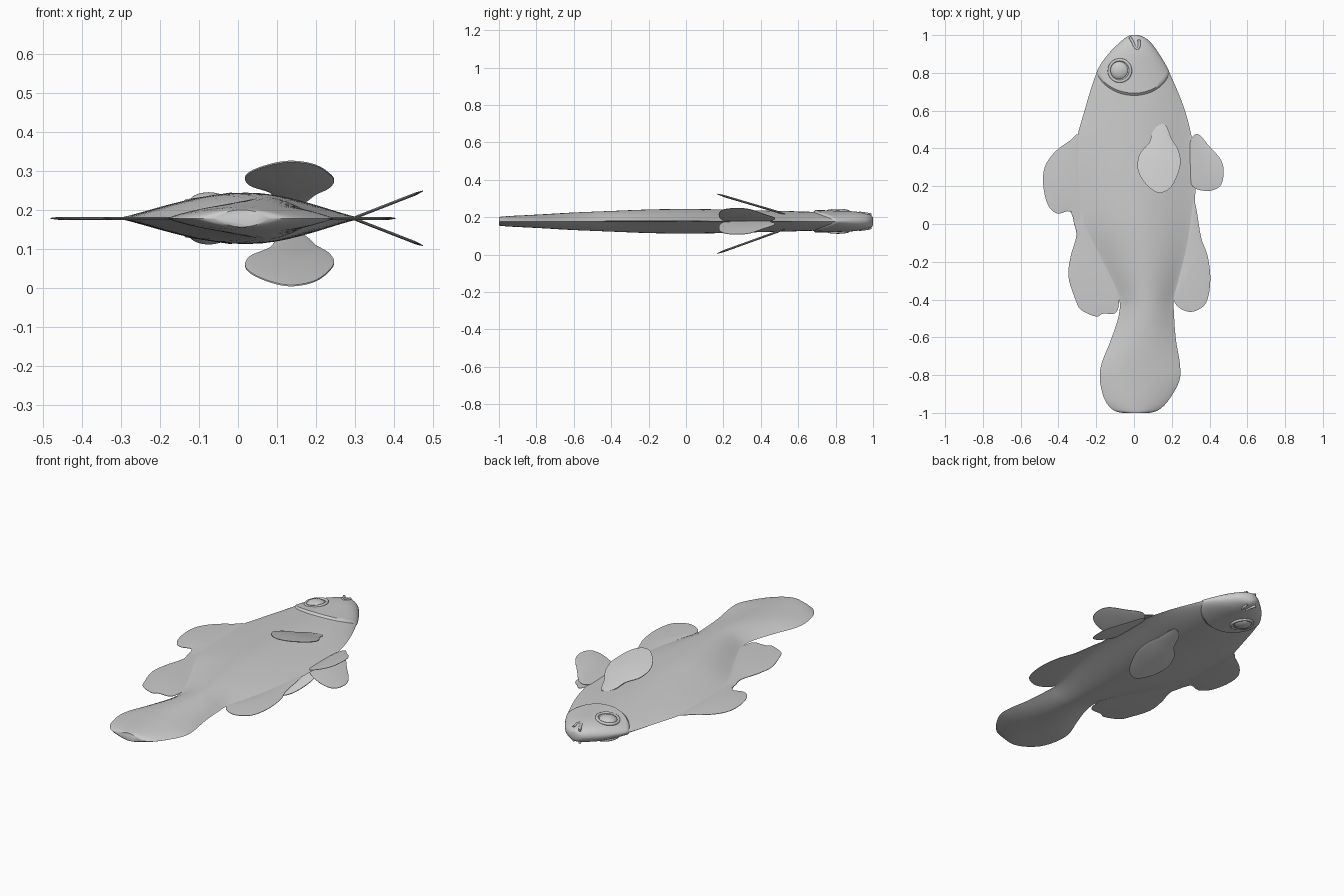
import bpy, bmesh, math
from mathutils import Vector

if "Cube" in bpy.data.objects:
    bpy.data.objects.remove(bpy.data.objects["Cube"])

ZC = 0.178  # mid-plane height of the fish


def spline(pts, steps, closed=False):
    """Catmull-Rom resampling of a few control points."""
    n, out = len(pts), []
    P = [Vector(p) for p in pts]
    get = (lambda i: P[i % n]) if closed else (lambda i: P[max(0, min(n - 1, i))])
    for i in range(n if closed else n - 1):
        a, b, c, d = (get(i + k) for k in (-1, 0, 1, 2))
        for s in range(steps):
            t = s / steps
            out.append(0.5 * (2 * b + (c - a) * t + (2 * a - 5 * b + 4 * c - d) * t * t
                              + (3 * b - a - 3 * c + d) * t ** 3))
    if not closed:
        out.append(P[-1])
    return out


def finish(bm, name, angle=40):
    bmesh.ops.recalc_face_normals(bm, faces=bm.faces)
    me = bpy.data.meshes.new(name)
    bm.to_mesh(me)
    bm.free()
    ob = bpy.data.objects.new(name, me)
    bpy.context.collection.objects.link(ob)
    smooth(ob, angle)
    return ob


def smooth(ob, angle=40):
    bpy.ops.object.select_all(action='DESELECT')
    ob.select_set(True)
    bpy.context.view_layer.objects.active = ob
    bpy.ops.object.shade_smooth_by_angle(angle=math.radians(angle))


# Body stations: (y, left x, right x, half thickness), plus section sharpness
OUTLINE = [(-1.0, -.06, .08, .022), (-.985, -.11, .13, .025), (-.93, -.155, .185, .029),
           (-.83, -.18, .24, .034), (-.74, -.172, .243, .039), (-.62, -.125, .223, .046),
           (-.48, -.08, .212, .052), (-.38, -.085, .215, .056), (-.2, -.175, .268, .063),
           (0, -.275, .312, .066), (.2, -.31, .325, .063), (.4, -.312, .315, .058),
           (.6, -.262, .27, .053), (.8, -.198, .188, .046), (.9, -.135, .132, .043),
           (.965, -.07, .085, .036), (.99, -.04, .05, .03), (1.0, -.015, .025, .022)]
FINE = [tuple(v) for v in spline([Vector(o) for o in OUTLINE], 6)]


def station(y):
    for a, b in zip(FINE, FINE[1:]):
        if y <= b[0]:
            f = (y - a[0]) / max(b[0] - a[0], 1e-6)
            return [a[k] + (b[k] - a[k]) * f for k in (1, 2, 3)]
    return FINE[-1][1:]


def power(y):
    if y > .4:
        return 1.4 - .85 * min(1, (y - .4) / .5)
    return 1.4 if y > -.3 else 1.4 - .5 * min(1, (-.3 - y) / .5)


T = [math.sin(math.pi / 2 * (-1 + i / 12)) for i in range(25)]


def loft(name, rows, point):
    """Loft closed lens-shaped rings; point(row, t) gives x, y, half thickness."""
    bm = bmesh.new()
    rings = []
    for r in rows:
        P = [point(r, t) for t in T]
        ring = [bm.verts.new((x, y, ZC + h)) for x, y, h in P]
        ring += [bm.verts.new((x, y, ZC - h)) for x, y, h in P[-2:0:-1]]
        rings.append(ring)
    for a, b in zip(rings, rings[1:]):
        for i in range(len(a)):
            j = (i + 1) % len(a)
            bm.faces.new((a[i], a[j], b[j], b[i]))
    bm.faces.new(rings[0])
    bm.faces.new(rings[-1])
    return finish(bm, name)


def body_point(y, t):
    l, r, h = station(y)
    return (l + r) / 2 + t * (r - l) / 2, y, h * max(0, 1 - t * t) ** power(y)


loft("body", [f[0] for f in FINE], body_point)


# Head cover with raised curved gill edge
def head_point(v, t):
    y0 = .68 + .12 * t * t
    y = y0 + (.999 - y0) * v
    x, y, h = body_point(y, t)
    lip = min(1, v / .04) * (1 - v ** 6)
    return x * (1 + .01 * lip), y, h + .011 * lip * max(0, 1 - t * t) ** .4


loft("head", [0, .02, .04, .1, .2, .3, .4, .5, .6, .7, .8, .87, .92, .96, .985, 1], head_point)

# Eyes, eye rims and mouth corners on both flanks
for s, side in ((1, "upper"), (-1, "lower")):
    bpy.ops.mesh.primitive_uv_sphere_add(segments=32, ring_count=16, radius=.05,
                                         location=(-.075, .812, ZC + s * .042))
    eye = bpy.context.object
    eye.name = side + "_eye"
    eye.scale.z = .5
    smooth(eye)
    bpy.ops.mesh.primitive_torus_add(major_radius=.057, minor_radius=.008, major_segments=40,
                                     minor_segments=10, location=(-.075, .812, ZC + s * .05),
                                     rotation=(0, -s * .15, 0))
    rim = bpy.context.object
    rim.name = side + "_eye_rim"
    smooth(rim, 60)
    cu = bpy.data.curves.new(side + "_mouth_corner", 'CURVE')
    cu.dimensions = '3D'
    cu.bevel_depth = .007
    cu.use_fill_caps = True
    sp = cu.splines.new('POLY')
    path = spline([(-.022, .988), (-.008, .965), (.004, .938), (.018, .928), (.028, .945), (.026, .975)], 5)
    sp.points.add(len(path) - 1)
    for p, q in zip(sp.points, path):
        _, _, h = station(q.y)
        p.co = (q.x, q.y, ZC + s * (h + .004), 1)
    bpy.context.collection.objects.link(bpy.data.objects.new(side + "_mouth_corner", cu))


def fin(name, pts, height=lambda x, y: ZC, thick=.004):
    """Thin rounded plate that tapers toward its outline."""
    edge = spline(pts, 5, True)
    mid = sum(edge, Vector((0, 0))) / len(edge)
    bm = bmesh.new()
    loops = {}
    for key, k, dz in (("rim_t", 1, .3), ("rim_b", 1, -.3), ("in_t", .8, 1), ("in_b", .8, -1)):
        loops[key] = [bm.verts.new((q.x, q.y, height(q.x, q.y) + dz * thick))
                      for q in (mid + (p - mid) * k for p in edge)]
    n = len(edge)
    order = ["in_t", "rim_t", "rim_b", "in_b"]
    for a, b in zip(order, order[1:]):
        for i in range(n):
            j = (i + 1) % n
            bm.faces.new((loops[a][i], loops[a][j], loops[b][j], loops[b][i]))
    bm.faces.new(loops["in_t"])
    bm.faces.new(loops["in_b"])
    return finish(bm, name)


# Flat fins along the back and belly edges
fin("front_dorsal_fin", [(-.29, .46), (-.34, .44), (-.42, .38), (-.473, .3), (-.48, .2), (-.455, .1),
                         (-.405, .055), (-.34, .066), (-.31, 0), (-.27, 0), (-.28, .2)])
fin("rear_dorsal_fin", [(-.28, .1), (-.32, .03), (-.305, -.06), (-.335, -.17), (-.347, -.28), (-.31, -.4),
                        (-.28, -.455), (-.2, -.49), (-.165, -.475), (-.1, -.472), (-.08, -.42),
                        (-.09, -.34), (-.16, -.18), (-.25, 0)])
fin("anal_fin", [(.31, .12), (.33, .08), (.355, -.07), (.39, -.17), (.404, -.3), (.38, -.42), (.305, -.465),
                 (.235, -.44), (.212, -.39), (.235, -.3), (.28, -.1)])

# Paired pelvic and pectoral fins, splayed away from the flanks
PELVIC = [(.3, .44), (.34, .475), (.40, .41), (.46, .34), (.475, .27), (.455, .2), (.39, .175),
          (.31, .2), (.285, .3)]
PECTORAL = [(.135, .525), (.17, .52), (.2, .45), (.235, .39), (.245, .31), (.2, .2), (.13, .165),
            (.06, .215), (.02, .29), (.03, .37), (.08, .43), (.1, .49)]
for s, side in ((1, "upper"), (-1, "lower")):
    fin(side + "_pelvic_fin", PELVIC, lambda x, y, s=s: ZC + s * (.39 * (x - .3) + .002))
    slope, root = (.295, .04) if s > 0 else (.36, .043)
    fin(side + "_pectoral_fin", PECTORAL,
        lambda x, y, s=s, k=slope, r=root: ZC + s * (r + k * (.525 - y)), .006)
